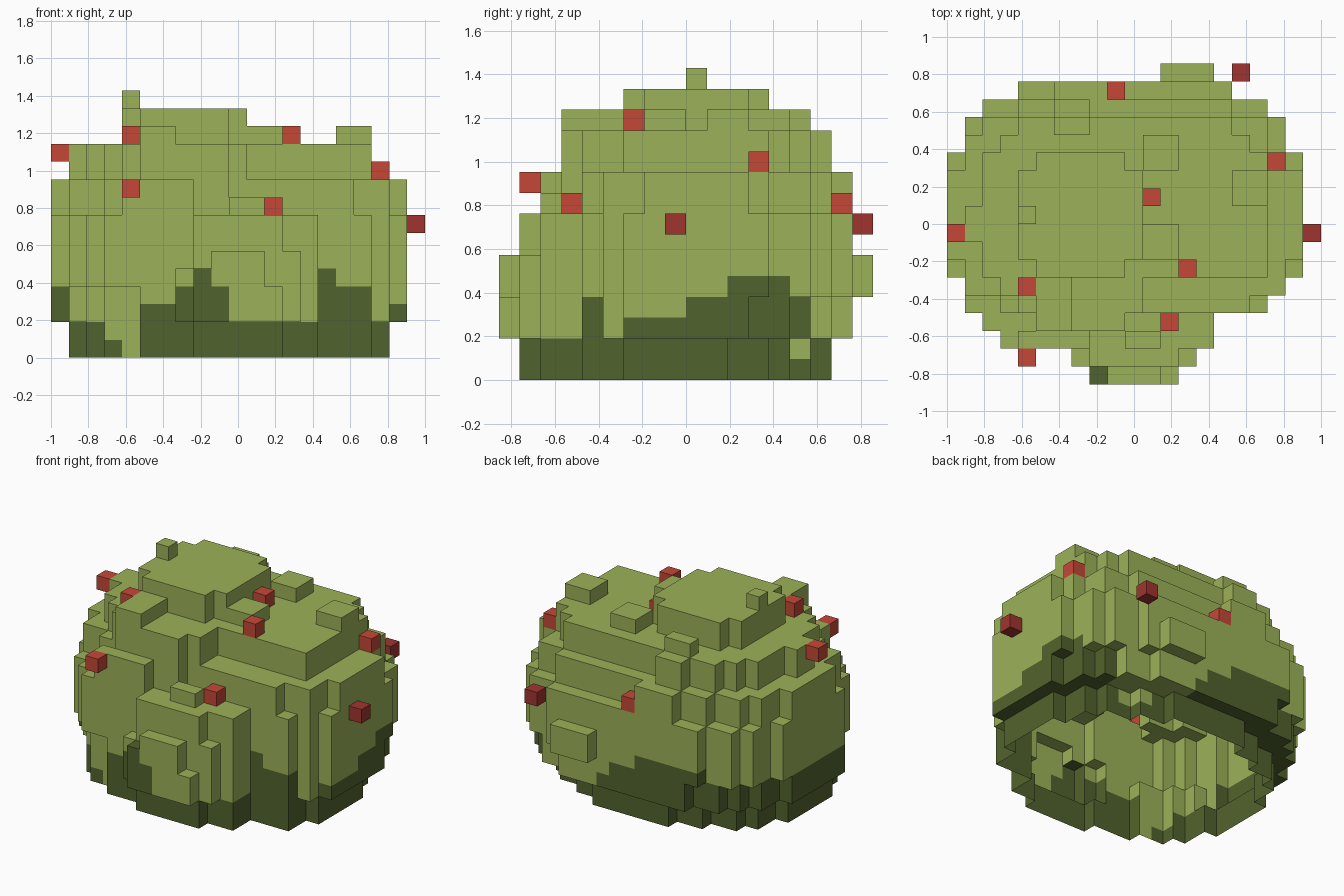
import bpy, bmesh, math

if "Cube" in bpy.data.objects:
    bpy.data.objects.remove(bpy.data.objects["Cube"])

H = 2 / 21                      # voxel size
NX, NY = 21, 18


def cx(i): return -1 + (i + 0.5) * H
def cy(j): return -NY * H / 2 + (j + 0.5) * H


def material(name, rgb):
    m = bpy.data.materials.new(name)
    m.diffuse_color = (*rgb, 1)
    m.use_nodes = True
    m.node_tree.nodes["Principled BSDF"].inputs["Base Color"].default_value = m.diffuse_color
    return m


LEAF = material("leaf green", (0.333, 0.445, 0.098))
SHADE = material("deep green", (0.083, 0.125, 0.026))
RED = material("berry red", (0.56, 0.064, 0.038))
DARK_RED = material("dark berry red", (0.35, 0.036, 0.028))

solid = set()


def box(i0, i1, j0, j1, k0, k1, fill=True):
    """Add or cut an inclusive block of voxels."""
    cells = {(i, j, k) for i in range(i0, i1 + 1) for j in range(j0, j1 + 1)
             for k in range(k0, k1 + 1)}
    if fill:
        solid.update(cells)
    else:
        solid.difference_update(cells)


def disc(k0, k1, x, y, rx, front, back, n=2.5):
    """Rounded slab of voxels with separate front and back radii."""
    for i in range(NX):
        for j in range(NY):
            dx, dy = cx(i) - x, cy(j) - y
            ry = back if dy > 0 else front
            if abs(dx / rx) ** n + abs(dy / ry) ** n <= 1:
                box(i, i, j, j, k0, k1)


# Stacked slabs of the bush
disc(0, 1, -0.048, -0.048, 0.88, 0.71, 0.71, 2)
disc(2, 3, -0.048, 0, 0.96, 0.70, 0.79, 2.1)
disc(4, 7, -0.048, 0, 0.96, 0.70, 0.805)
disc(8, 9, -0.048, 0, 0.96, 0.61, 0.76, 2.1)
disc(10, 11, -0.048, 0, 0.78, 0.58, 0.645)
disc(12, 13, -0.286, 0.048, 0.33, 0.33, 0.33)

# Notches at the front, and steps cut into the upper slabs
box(15, 20, 2, 3, 0, 9, False)
box(18, 20, 4, 4, 2, 9, False)
box(10, 20, 3, 3, 8, 11, False)
box(11, 20, 4, 5, 10, 11, False)
box(7, 7, 1, 1, 0, 1, False)
box(9, 20, 16, 16, 8, 9, False)
box(0, 20, 15, 15, 10, 11, False)

# Leaf clumps standing out of the front
box(9, 11, 0, 0, 2, 5)
box(12, 12, 0, 0, 2, 3)
box(8, 8, 0, 0, 2, 4)
box(8, 12, 1, 1, 2, 7)
box(13, 13, 1, 1, 2, 5)
box(7, 7, 1, 1, 2, 4)
box(3, 3, 2, 2, 4, 7)
box(4, 7, 2, 2, 4, 9)
box(10, 11, 2, 2, 8, 8)

# Leaf clumps on the back, left side and top
box(12, 14, 17, 17, 4, 5)
box(1, 1, 8, 9, 10, 11)
box(6, 7, 15, 15, 10, 11)
box(6, 7, 14, 14, 12, 12)
box(5, 6, 3, 5, 12, 12)
box(11, 12, 7, 8, 12, 12)
box(11, 12, 12, 13, 12, 12)
box(16, 17, 10, 11, 12, 12)
box(4, 4, 9, 9, 13, 14)

# Berries, one voxel each
BERRIES = [(4, 1, 9), (12, 3, 8), (13, 6, 12), (18, 12, 10), (0, 8, 11),
           (4, 5, 12), (9, 16, 8), (11, 10, 12)]
DARK_BERRIES = [(16, 17, 7), (20, 8, 7)]
solid.difference_update(BERRIES + DARK_BERRIES)
occupied = solid | set(BERRIES) | set(DARK_BERRIES)

# Height of the deep green skirt, in voxels, for each 10 degrees from the right
SKIRT = [4, 5, 5, 4, 1, 1, 2, 2, 3, 4, 5, 5,
         5, 4, 4, 4, 4, 4, 4, 4, 2, 1, 0, 3,
         4, 5, 4, 2, 2, 2, 2, 5, 4, 2, 3, 3]


def is_skirt(c):
    a = math.degrees(math.atan2(cy(c[1]), cx(c[0]))) % 360
    return c[2] < SKIRT[int(a // 10) % 36]


DIRS = [(1, 0, 0), (-1, 0, 0), (0, 1, 0), (0, -1, 0), (0, 0, 1), (0, 0, -1)]


def voxel_object(name, cells, mats, index):
    """Outer skin of the cells, open where they touch others or the ground."""
    bm = bmesh.new()
    verts = {}

    def vert(p):
        if p not in verts:
            verts[p] = bm.verts.new((-1 + p[0] * H, -NY * H / 2 + p[1] * H, p[2] * H))
        return verts[p]

    for c in sorted(cells):
        for d in DIRS:
            if c[2] + d[2] < 0 or (c[0] + d[0], c[1] + d[1], c[2] + d[2]) in occupied:
                continue
            axis = [abs(v) for v in d].index(1)
            u, w = (axis + 1) % 3, (axis + 2) % 3
            ring = [(0, 0), (1, 0), (1, 1), (0, 1)]
            if d[axis] < 0:
                ring.reverse()
            corners = []
            for a, b in ring:
                p = list(c)
                p[axis] += 1 if d[axis] > 0 else 0
                p[u] += a
                p[w] += b
                corners.append(vert(tuple(p)))
            bm.faces.new(corners).material_index = index(c)
    me = bpy.data.meshes.new(name)
    bm.to_mesh(me)
    bm.free()
    for m in mats:
        me.materials.append(m)
    ob = bpy.data.objects.new(name, me)
    bpy.context.collection.objects.link(ob)
    return ob


voxel_object("bush_foliage", solid, [LEAF, SHADE], lambda c: int(is_skirt(c)))
for n, c in enumerate(BERRIES):
    voxel_object(f"berry_{n + 1}", {c}, [RED], lambda c: 0)
for n, c in enumerate(DARK_BERRIES):
    voxel_object(f"dark_berry_{n + 1}", {c}, [DARK_RED], lambda c: 0)
